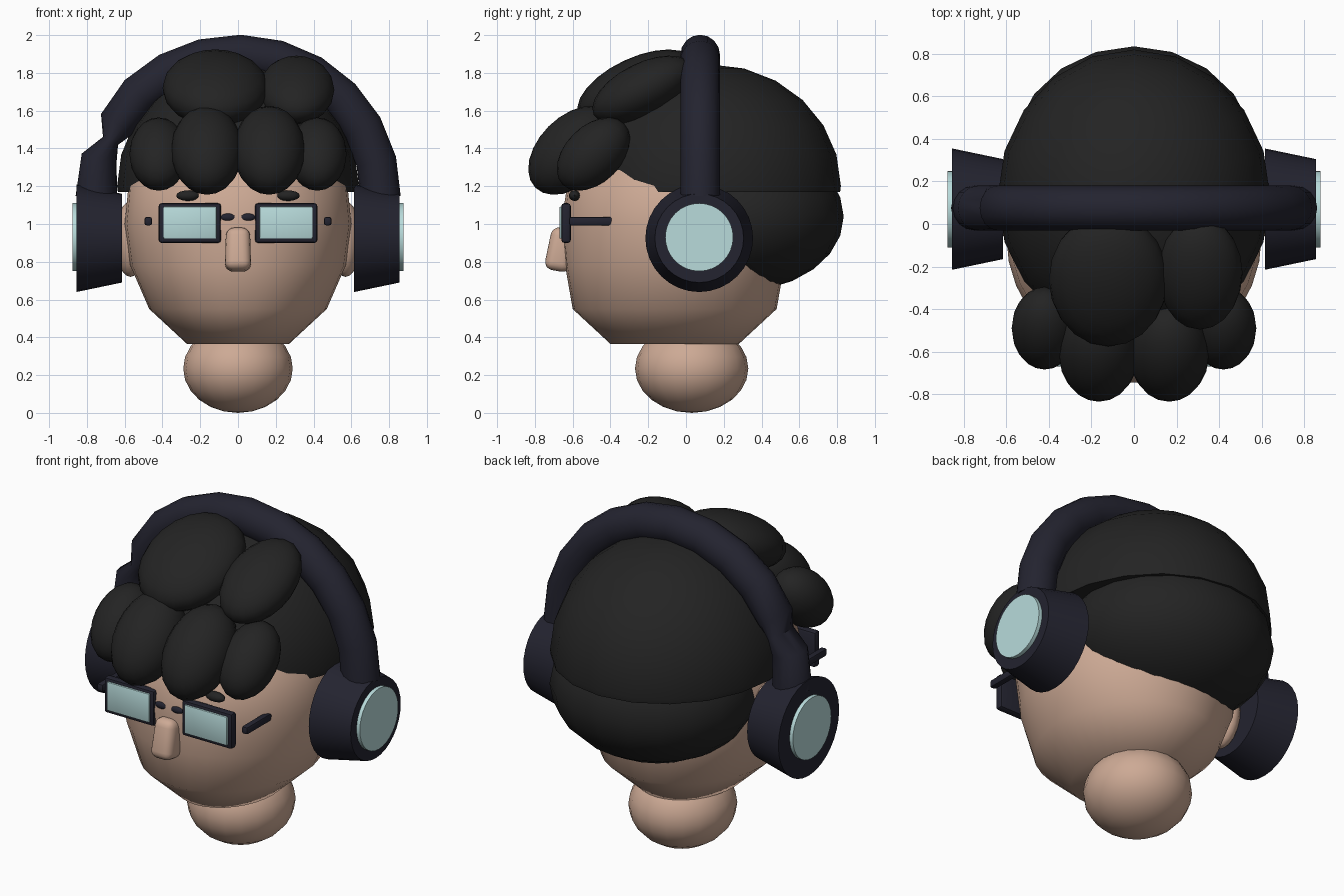
import bpy, bmesh, math
from mathutils import Matrix, Vector

if "Cube" in bpy.data.objects:
    bpy.data.objects.remove(bpy.data.objects["Cube"], do_unlink=True)


def material(name, rgb):
    m = bpy.data.materials.new(name)
    m.use_nodes = True
    m.diffuse_color = (*rgb, 1)
    m.node_tree.nodes["Principled BSDF"].inputs["Base Color"].default_value = (*rgb, 1)
    return m


SKIN = material("skin", (0.61, 0.40, 0.30))
HAIR = material("black hair", (0.017, 0.017, 0.017))
NAVY = material("dark navy", (0.017, 0.017, 0.029))
GLASS = material("pale aqua", (0.48, 0.71, 0.71))


def finish(bm, name, mat, angle=40):
    """Turn a bmesh into a smooth shaded object with sharp edges kept."""
    bmesh.ops.recalc_face_normals(bm, faces=bm.faces)
    mesh = bpy.data.meshes.new(name)
    bm.to_mesh(mesh)
    bm.free()
    mesh.materials.append(mat)
    ob = bpy.data.objects.new(name, mesh)
    bpy.context.collection.objects.link(ob)
    bpy.ops.object.select_all(action="DESELECT")
    ob.select_set(True)
    bpy.context.view_layer.objects.active = ob
    bpy.ops.object.shade_smooth_by_angle(angle=math.radians(angle))
    return ob


def place(loc, size, tilt=0, axis="X"):
    return (Matrix.Translation(loc) @ Matrix.Rotation(math.radians(tilt), 4, axis)
            @ Matrix.Diagonal((*size, 1)))


def ellipsoid(name, mat, loc, radii, tilt=0, cut=None, segs=20, rings=12):
    bm = bmesh.new()
    bmesh.ops.create_uvsphere(bm, u_segments=segs, v_segments=rings, radius=1,
                              matrix=place(loc, radii, tilt))
    if cut is not None:
        geom = bm.verts[:] + bm.edges[:] + bm.faces[:]
        bmesh.ops.bisect_plane(bm, geom=geom, plane_co=(0, 0, cut),
                               plane_no=(0, 0, 1), clear_inner=True)
        bmesh.ops.holes_fill(bm, edges=[e for e in bm.edges if e.is_boundary])
    return finish(bm, name, mat)


def box(name, mat, loc, size, bevel=0.01, tilt=0, segs=2, taper=1):
    bm = bmesh.new()
    bmesh.ops.create_cube(bm, size=1)
    for v in bm.verts:
        if v.co.z > 0:
            v.co.x *= taper
            v.co.y *= taper
    bmesh.ops.transform(bm, matrix=place(loc, size, tilt), verts=bm.verts)
    bmesh.ops.bevel(bm, geom=bm.edges[:], offset=bevel, segments=segs,
                    profile=0.5, affect="EDGES")
    return finish(bm, name, mat)


def disc_along_x(name, mat, x0, x1, r0, r1, y, z):
    """Cone section lying on the x axis, r0 at x0 and r1 at x1."""
    bm = bmesh.new()
    turn = Matrix.Translation(((x0 + x1) / 2, y, z)) @ Matrix.Rotation(math.pi / 2, 4, "Y")
    bmesh.ops.create_cone(bm, cap_ends=True, segments=32, radius1=r0, radius2=r1,
                          depth=x1 - x0, matrix=turn)
    return finish(bm, name, mat)


# Head: elliptical rings of (height, half width, half depth)
head_rings = [(0.365, 0.27, 0.34), (0.55, 0.47, 0.54), (0.78, 0.57, 0.58),
              (1.0, 0.6, 0.6), (1.2, 0.58, 0.57), (1.4, 0.45, 0.44), (1.6, 0.2, 0.2)]
bm = bmesh.new()
loops = []
for z, rx, ry in head_rings:
    angles = [math.tau * i / 32 for i in range(32)]
    loops.append([bm.verts.new((rx * math.cos(a), ry * math.sin(a) - 0.06, z)) for a in angles])
for low, high in zip(loops, loops[1:]):
    for i in range(32):
        j = (i + 1) % 32
        bm.faces.new((low[i], low[j], high[j], high[i]))
bm.faces.new(loops[0])
bm.faces.new(loops[-1])
finish(bm, "head", SKIN, 45)

# Neck and nose
ellipsoid("neck", SKIN, (0, 0.03, 0.235), (0.29, 0.3, 0.235))
box("nose", SKIN, (0, -0.665, 0.865), (0.14, 0.14, 0.23), 0.045, -10, 4, 0.9)

# Hair: crown, nape and tilted fringe clumps
ellipsoid("hair_crown", HAIR, (0, 0.13, 1.2), (0.64, 0.69, 0.645), cut=1.17)
ellipsoid("hair_nape", HAIR, (0, 0.29, 1.04), (0.58, 0.545, 0.395))
ellipsoid("fringe_top_right", HAIR, (-0.12, -0.26, 1.72), (0.28, 0.34, 0.16), 25)
ellipsoid("fringe_top_left", HAIR, (0.31, -0.23, 1.71), (0.2, 0.29, 0.14), 27)
for side, word in ((-1, "right"), (1, "left")):
    ellipsoid("fringe_inner_" + word, HAIR, (side * 0.165, -0.6, 1.39), (0.19, 0.28, 0.18), 45)
    ellipsoid("fringe_outer_" + word, HAIR, (side * 0.42, -0.49, 1.37), (0.155, 0.23, 0.15), 45)

# Paired face parts, glasses and earphones
for side, word in ((-1, "right"), (1, "left")):
    ellipsoid("ear_" + word, SKIN, (side * 0.57, 0.05, 0.92), (0.08, 0.13, 0.2))
    ellipsoid("eyebrow_" + word, HAIR, (side * 0.265, -0.59, 1.15), (0.062, 0.03, 0.028), segs=12, rings=8)
    box("glasses_frame_" + word, NAVY, (side * 0.255, -0.635, 1.005), (0.33, 0.05, 0.21), 0.015)
    box("glasses_lens_" + word, GLASS, (side * 0.255, -0.662, 1.007), (0.28, 0.016, 0.17), 0.006)
    ellipsoid("glasses_bridge_" + word, NAVY, (side * 0.05, -0.64, 1.035), (0.045, 0.02, 0.022), segs=12, rings=8)
    box("glasses_temple_" + word, NAVY, (side * 0.475, -0.495, 1.015), (0.04, 0.25, 0.045), 0.012)
    # Both cups taper the same way along x
    mid = side * 0.735
    disc_along_x("ear_cup_" + word, NAVY, mid - 0.12, mid + 0.12, 0.285, 0.235, 0.07, 0.925)
    disc_along_x("ear_cup_disc_" + word, GLASS, side * 0.865 - 0.012, side * 0.865 + 0.012,
                 0.18, 0.18, 0.07, 0.93)

# Headband: round tube over the head, pinched on the right side
path = []
for i in range(10):
    a = math.pi / 2 * i / 6 - math.pi / 180
    if i <= 9:
        path.append((0.755 * math.cos(a), 1.15 + 0.745 * math.sin(a), 0.107))
path += [(-0.64, 1.53, 0.1), (-0.675, 1.44, 0.045), (-0.735, 1.35, 0.095), (-0.75, 1.14, 0.11)]
bm = bmesh.new()
loops = []
for i, (x, z, r) in enumerate(path):
    before, after = path[max(i - 1, 0)], path[min(i + 1, len(path) - 1)]
    along = Vector((after[0] - before[0], 0, after[1] - before[1])).normalized()
    out = Vector((along.z, 0, -along.x))
    ring = []
    for k in range(16):
        a = math.tau * k / 16
        co = Vector((x, 0.075, z)) + out * r * math.cos(a)
        co.y += 0.105 * math.sin(a)
        ring.append(bm.verts.new(co))
    loops.append(ring)
for low, high in zip(loops, loops[1:]):
    for i in range(16):
        j = (i + 1) % 16
        bm.faces.new((low[i], low[j], high[j], high[i]))
bm.faces.new(loops[0])
bm.faces.new(loops[-1])
finish(bm, "headband", NAVY, 50)
